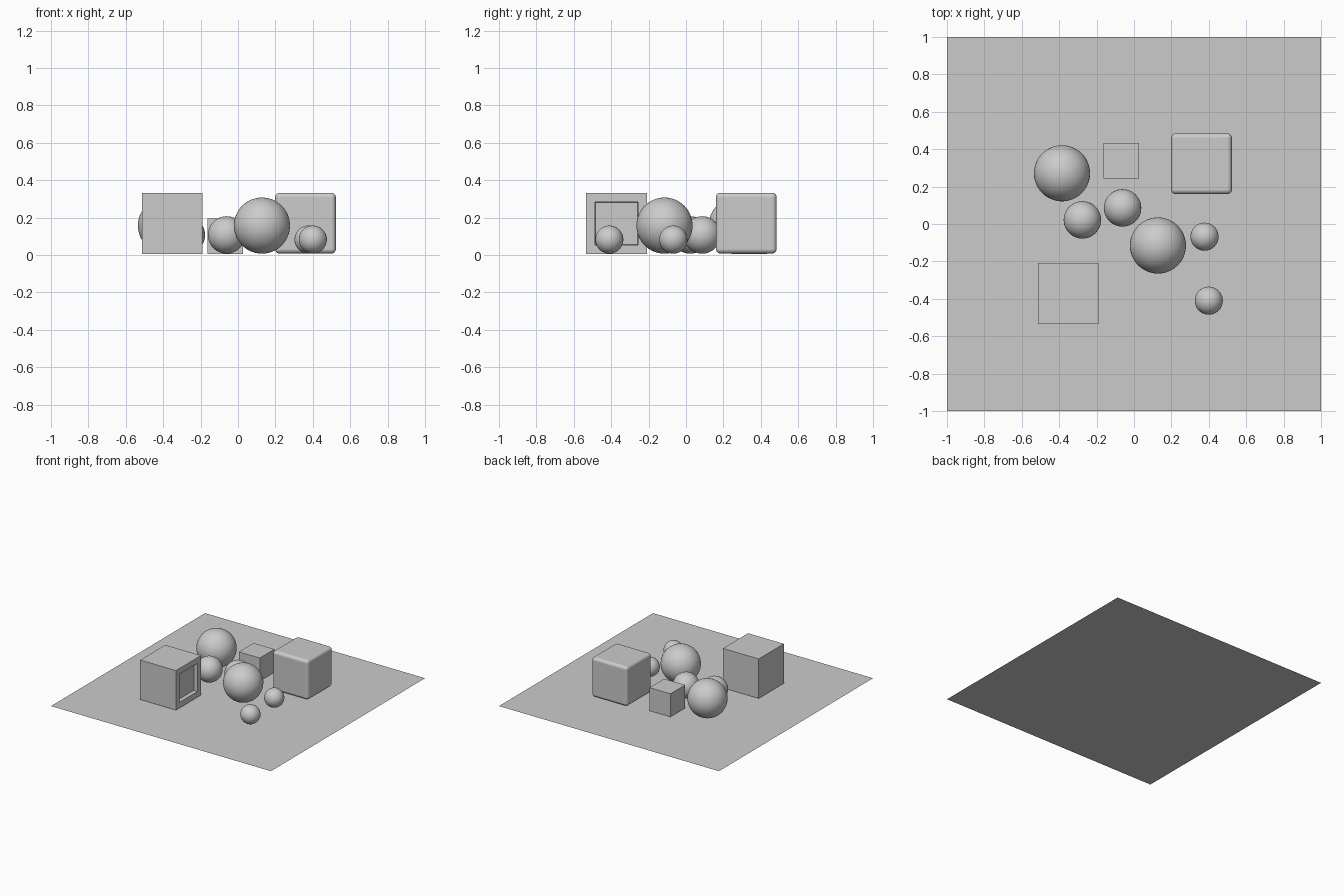
import bpy, bmesh
from mathutils import Vector

if "Cube" in bpy.data.objects:
    bpy.data.objects.remove(bpy.data.objects["Cube"])


def make_object(name, bm):
    mesh = bpy.data.meshes.new(name)
    bm.to_mesh(mesh)
    bm.free()
    obj = bpy.data.objects.new(name, mesh)
    bpy.context.collection.objects.link(obj)
    return obj


def cube(name, size, center, recess=None):
    bm = bmesh.new()
    bmesh.ops.create_cube(bm, size=size)
    if recess:
        inset, lip, depth = recess
        face = max(bm.faces, key=lambda f: f.calc_center_median().x)
        # Square opening on the right face, then a sunken panel
        bmesh.ops.inset_region(bm, faces=[face], thickness=inset, depth=0)
        bmesh.ops.inset_region(bm, faces=[face], thickness=lip, depth=0)
        bmesh.ops.translate(bm, verts=face.verts, vec=Vector((-depth, 0, 0)))
    obj = make_object(name, bm)
    obj.location = center
    return obj


def sphere(name, radius, center):
    bm = bmesh.new()
    bmesh.ops.create_uvsphere(bm, u_segments=48, v_segments=32, radius=radius)
    for f in bm.faces:
        f.smooth = True
    make_object(name, bm).location = center


# Flat base sheet
bm = bmesh.new()
bmesh.ops.create_grid(bm, x_segments=1, y_segments=1, size=1)
make_object("base_sheet", bm)

# Sharp cubes, the large one with a recessed window on its right side
cube("recessed_cube", 0.325, (-0.352, -0.372, 0.168), (0.067, 0.004, 0.03))
cube("small_cube", 0.19, (-0.067, 0.338, 0.1))

# Rounded cube
rounded = cube("rounded_cube", 0.325, (0.361, 0.322, 0.17))
bevel = rounded.modifiers.new("round_edges", 'BEVEL')
bevel.width = 0.025
bevel.segments = 5
for p in rounded.data.polygons:
    p.use_smooth = True
bevel.harden_normals = True

# Balls in three sizes: radius, x, y
balls = [
    ("large_ball_back", 0.15, -0.385, 0.271),
    ("large_ball_front", 0.15, 0.128, -0.115),
    ("medium_ball_left", 0.10, -0.276, 0.022),
    ("medium_ball_right", 0.10, -0.061, 0.086),
    ("small_ball_back", 0.075, 0.377, -0.068),
    ("small_ball_front", 0.075, 0.400, -0.410),
]
for name, r, x, y in balls:
    sphere(name, r, (x, y, r + 0.007))
